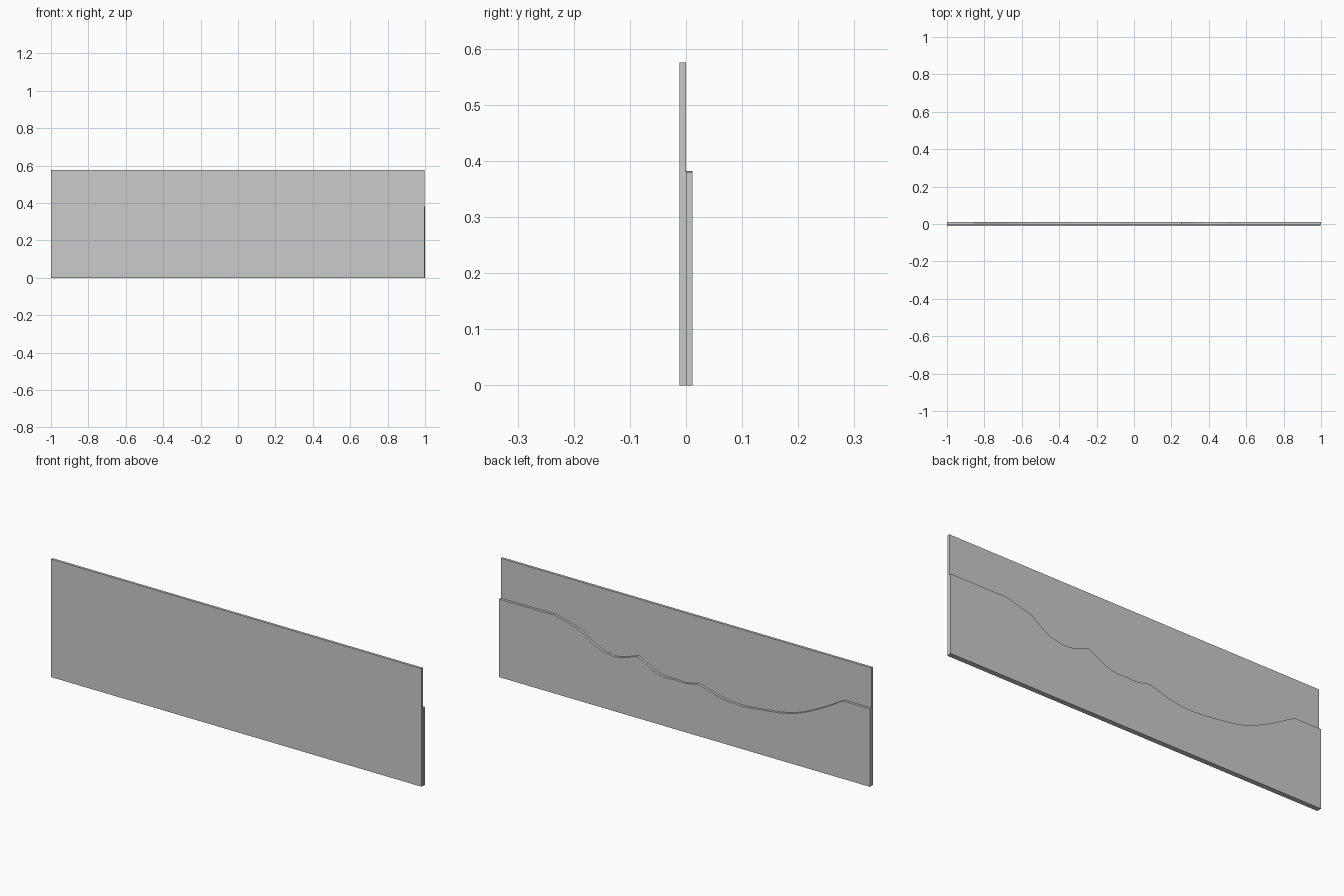
import bpy, bmesh
from mathutils import Vector

if "Cube" in bpy.data.objects:
    bpy.data.objects.remove(bpy.data.objects["Cube"])

T = 0.012  # thickness of each sheet


def smooth_run(pts, steps=5):
    """Catmull-Rom samples through pts, with sharp ends."""
    p = [Vector(q) for q in pts]
    p = [2 * p[0] - p[1]] + p + [2 * p[-1] - p[-2]]
    out = []
    for a, b, c, d in zip(p, p[1:], p[2:], p[3:]):
        for i in range(steps):
            t = i / steps
            out.append(0.5 * (2 * b + (c - a) * t + (2 * a - 5 * b + 4 * c - d) * t * t
                              + (3 * b - a - 3 * c + d) * t ** 3))
    return out


def panel(name, outline, y0, y1):
    """Extrude an x-z outline from y0 to y1."""
    bm = bmesh.new()
    face = bm.faces.new([bm.verts.new((x, y0, z)) for x, z in outline])
    ext = bmesh.ops.extrude_face_region(bm, geom=[face])
    verts = [v for v in ext["geom"] if isinstance(v, bmesh.types.BMVert)]
    bmesh.ops.translate(bm, verts=verts, vec=(0, y1 - y0, 0))
    bmesh.ops.recalc_face_normals(bm, faces=bm.faces)
    me = bpy.data.meshes.new(name)
    bm.to_mesh(me)
    bm.free()
    ob = bpy.data.objects.new(name, me)
    bpy.context.collection.objects.link(ob)
    return ob


# plain rectangular front sheet
panel("front_panel", [(-1, 0), (0.997, 0), (0.997, 0.575), (-1, 0.575)], -T, 0)

# scalloped top edge of the back sheet, one list per curve between corners
runs = [
    [(0.70, 0.382), (0.565, 0.347)],
    [(0.565, 0.347), (0.478, 0.29), (0.405, 0.269), (0.345, 0.27), (0.254, 0.30)],
    [(0.254, 0.30), (0.162, 0.253), (0.105, 0.239), (0.046, 0.240)],
    [(0.046, 0.240), (-0.005, 0.238), (-0.073, 0.252)],
    [(-0.073, 0.252), (-0.2, 0.218), (-0.31, 0.209), (-0.43, 0.22)],
    [(-0.43, 0.22), (-0.54, 0.235), (-0.63, 0.262), (-0.74, 0.314), (-0.855, 0.38)],
]
edge = [p for r in runs for p in smooth_run(r)]
outline = [(-1, 0), (1, 0), (1, 0.38)] + [tuple(p) for p in edge] + [(-0.855, 0.38), (-1, 0.38)]
panel("back_panel", outline, 0, T)
